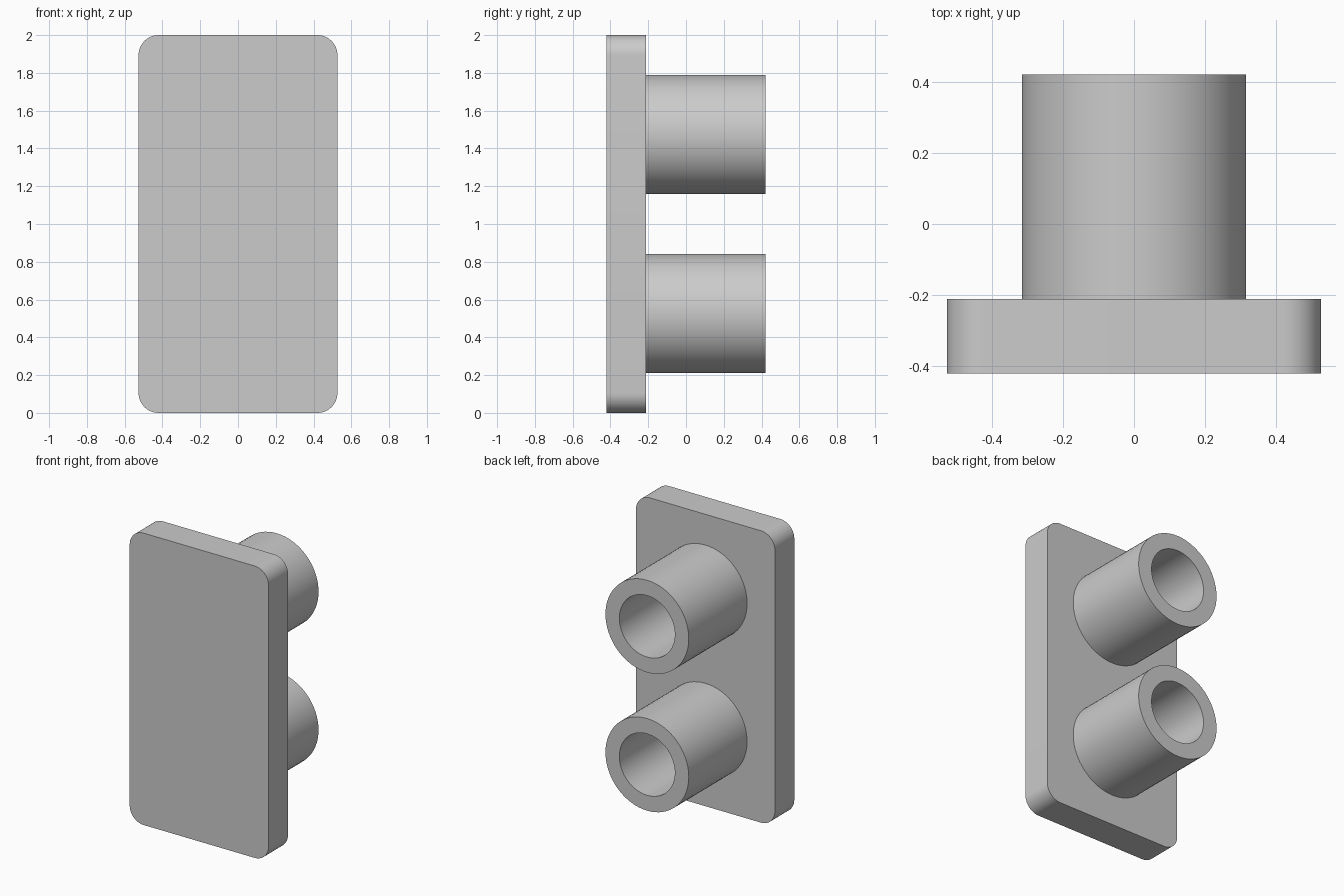
import bpy, bmesh, math
from mathutils import Vector

if "Cube" in bpy.data.objects:
    bpy.data.objects.remove(bpy.data.objects["Cube"], do_unlink=True)

U = 2 / 19                      # plate is 10 x 2 x 19 units
BACK = -2 * U                   # rear face of the plate

grey = bpy.data.materials.new("plain grey")
grey.use_nodes = True
colour = (0.6, 0.6, 0.6, 1)
grey.diffuse_color = colour
grey.node_tree.nodes["Principled BSDF"].inputs["Base Color"].default_value = colour


def finish(bm, name):
    bmesh.ops.recalc_face_normals(bm, faces=bm.faces)
    mesh = bpy.data.meshes.new(name)
    bm.to_mesh(mesh)
    bm.free()
    mesh.materials.append(grey)
    obj = bpy.data.objects.new(name, mesh)
    bpy.context.collection.objects.link(obj)
    bpy.ops.object.select_all(action="DESELECT")
    obj.select_set(True)
    bpy.context.view_layer.objects.active = obj
    bpy.ops.object.shade_smooth_by_angle(angle=math.radians(30))
    return obj


# Upright plate with four rounded corners
bm = bmesh.new()
bmesh.ops.create_cube(bm, size=1)
bmesh.ops.scale(bm, vec=(10 * U, 2 * U, 19 * U), verts=bm.verts)
bmesh.ops.translate(bm, vec=(0, -3 * U, 1), verts=bm.verts)
corners = [e for e in bm.edges
           if abs(e.verts[0].co.y - e.verts[1].co.y) > U]
bmesh.ops.bevel(bm, geom=corners, offset=U, segments=12,
                profile=0.5, affect="EDGES")
finish(bm, "back_plate")


# Hollow tube: wall profile spun about the y axis, seated on the plate
def tube(name, z):
    bm = bmesh.new()
    profile = [(3 * U, BACK), (3 * U, 4 * U), (2 * U, 4 * U), (2 * U, BACK)]
    verts = [bm.verts.new((r, y, z)) for r, y in profile]
    edges = [bm.edges.new(pair) for pair in zip(verts, verts[1:])]
    bmesh.ops.spin(bm, geom=verts + edges, cent=Vector((0, 0, z)),
                   axis=Vector((0, 1, 0)), angle=math.tau, steps=64,
                   use_merge=True)
    bmesh.ops.remove_doubles(bm, verts=bm.verts, dist=1e-4)
    obj = finish(bm, name)
    # The rim must face backwards, away from the plate
    rim = next(p for p in obj.data.polygons if abs(p.normal.y) > 0.9)
    if rim.normal.y < 0:
        obj.data.flip_normals()


tube("upper_tube", 14 * U)
tube("lower_tube", 5 * U)
